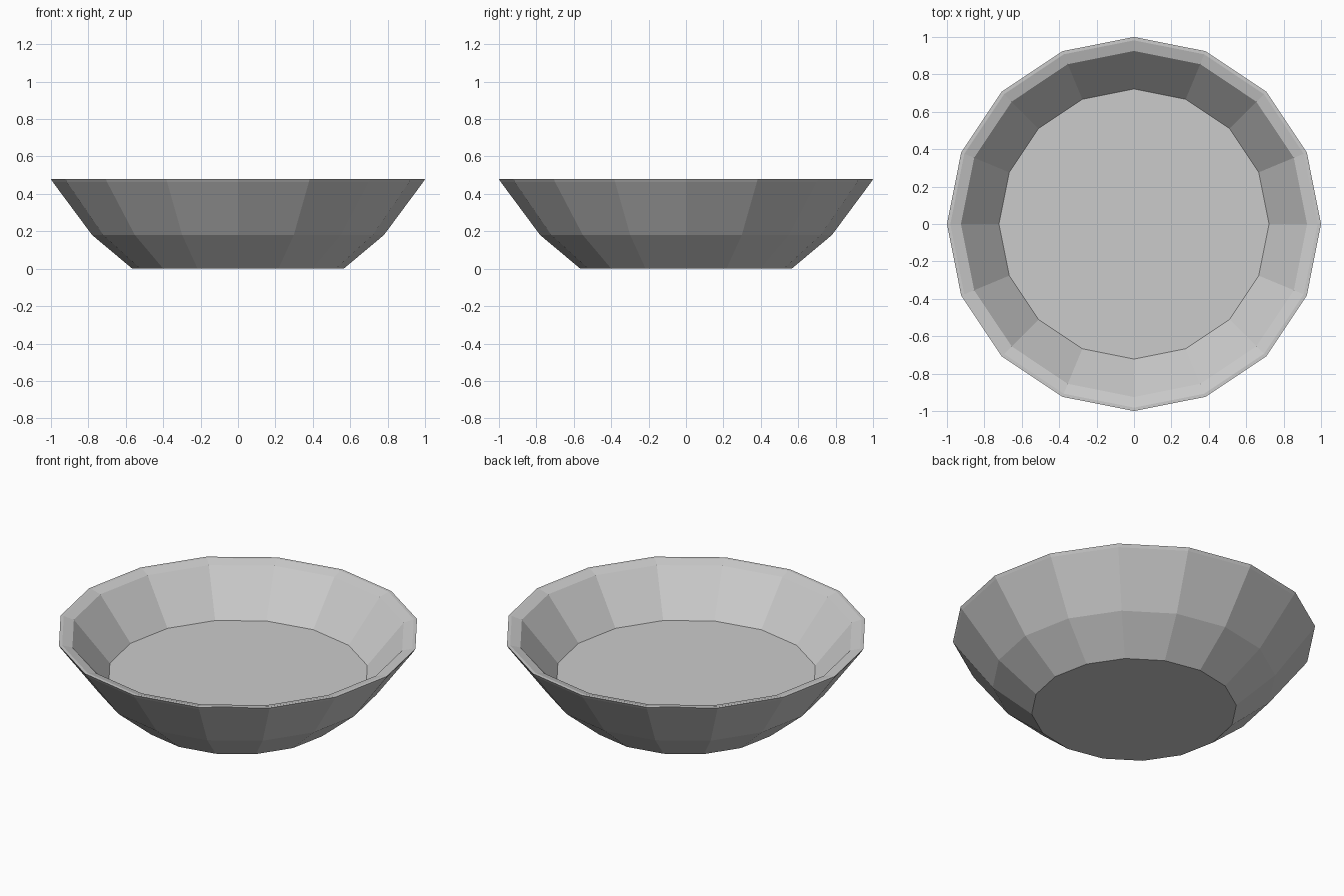
import bpy, bmesh, math

if "Cube" in bpy.data.objects:
    bpy.data.objects.remove(bpy.data.objects["Cube"])

SIDES = 16
# Half section (radius, height): base, outer wall, rim, inner wall, floor
PROFILE = [(0.565, 0.0), (0.78, 0.18), (0.99, 0.463), (1.0, 0.48),
           (0.982, 0.48), (0.925, 0.463), (0.722, 0.22)]


def ring(bm, radius, z):
    step = 2 * math.pi / SIDES
    return [bm.verts.new((radius * math.cos(i * step), radius * math.sin(i * step), z))
            for i in range(SIDES)]


# Faceted bowl: lathe the section, then cap the base and the floor
bm = bmesh.new()
rings = [ring(bm, r, z) for r, z in PROFILE]
for low, high in zip(rings, rings[1:]):
    for i in range(SIDES):
        j = (i + 1) % SIDES
        bm.faces.new((low[i], low[j], high[j], high[i]))
bm.faces.new(rings[0][::-1])
bm.faces.new(rings[-1])
bmesh.ops.recalc_face_normals(bm, faces=bm.faces[:])

mesh = bpy.data.meshes.new("bowl")
bm.to_mesh(mesh)
bm.free()
bowl = bpy.data.objects.new("bowl", mesh)
bpy.context.collection.objects.link(bowl)
